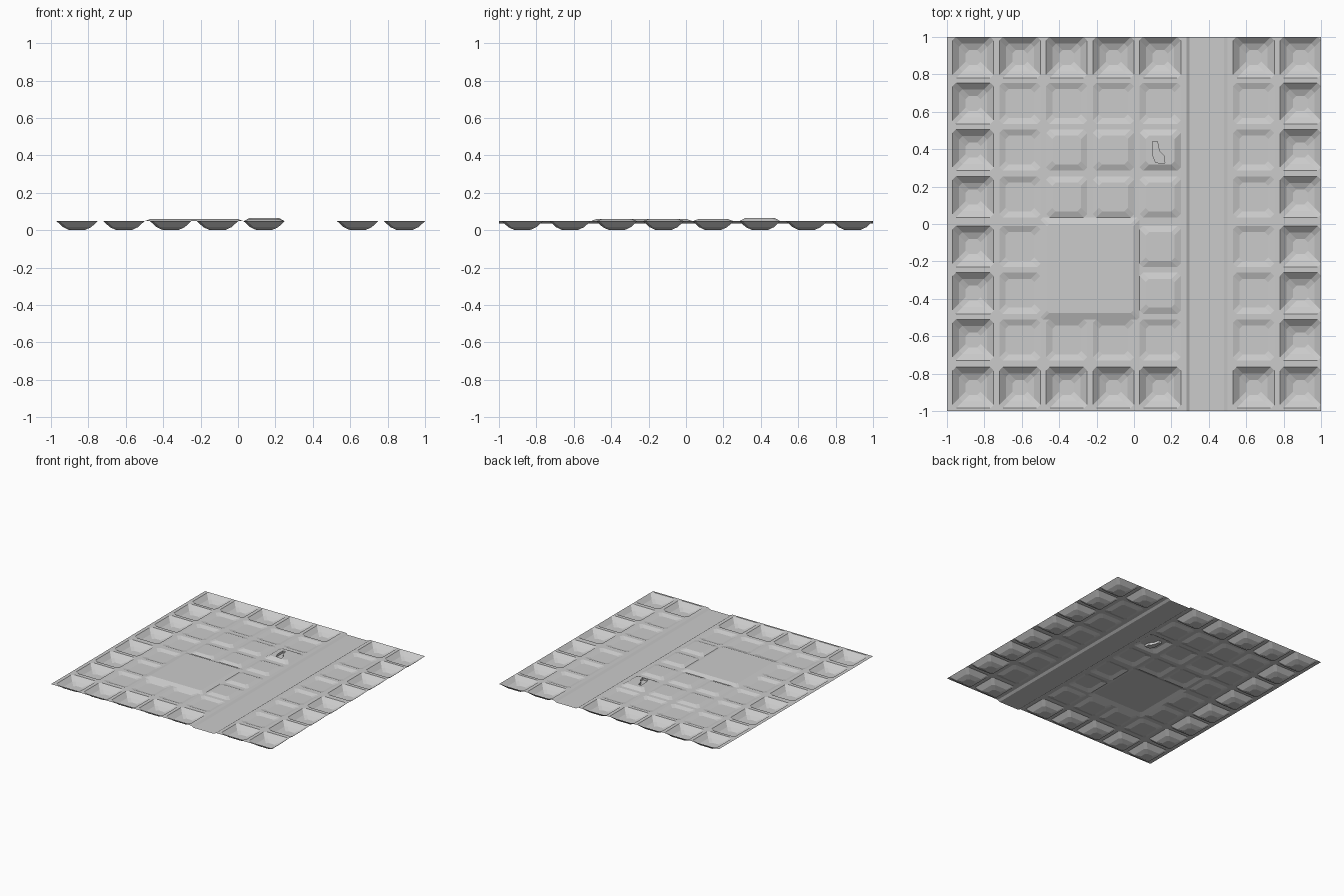
import bpy, bmesh

cube = bpy.data.objects.get("Cube")
if cube:
    bpy.data.objects.remove(cube)

SHEET = 0.048                     # height of the flat sheet
CELL = 0.22                       # side of one tile
COLS = [-0.97 + 0.25 * i for i in range(8)]
ROWS = [-0.985, -0.73, -0.48, -0.23, 0.035, 0.285, 0.535, 0.78]
CHANNEL_COL = 5
SLAB = (-0.5, -0.51, 0.03, 0.035)


def finish(bm, name):
    bmesh.ops.remove_doubles(bm, verts=bm.verts, dist=0.0005)
    mesh = bpy.data.meshes.new(name)
    bm.to_mesh(mesh)
    bm.free()
    obj = bpy.data.objects.new(name, mesh)
    bpy.context.collection.objects.link(obj)
    return obj


def octagon(rect, inset, cut, z):
    """Counter-clockwise rectangle with clipped corners."""
    x0, y0, x1, y1 = rect[0] + inset, rect[1] + inset, rect[2] - inset, rect[3] - inset
    return [(x0 + cut, y0, z), (x1 - cut, y0, z), (x1, y0 + cut, z), (x1, y1 - cut, z),
            (x1 - cut, y1, z), (x0 + cut, y1, z), (x0, y1 - cut, z), (x0, y0 + cut, z)]


def add_loft(bm, loops, cap=True):
    """Bridge successive loops, then close the last one."""
    rings = [[bm.verts.new(p) for p in loop] for loop in loops]
    n = len(rings[0])
    for a, b in zip(rings, rings[1:]):
        for i in range(n):
            j = (i + 1) % n
            bm.faces.new((a[i], a[j], b[j], b[i]))
    if cap:
        bm.faces.new(rings[-1])


def add_tile(bm, rect, steps, cut=0.018):
    """Flat corner fillers plus a stepped dish or bump; steps are (inset, rise)."""
    x0, y0, x1, y1 = rect
    rim = octagon(rect, 0, cut, SHEET)
    corners = [(x1, y0), (x1, y1), (x0, y1), (x0, y0)]
    for k, (cx, cy) in enumerate(corners):
        a, b = rim[2 * k + 1], rim[(2 * k + 2) % 8]
        bm.faces.new([bm.verts.new(p) for p in (a, (cx, cy, SHEET), b)])
    add_loft(bm, [rim] + [octagon(rect, i, cut, SHEET + dz) for i, dz in steps])


def tile_kind(c, r):
    if c in (0, 7) or r in (0, 7):
        return "deep_pits"
    if c in (1, 6) or r in (1, 6):
        return "shallow_pits"
    if (c, r) == (4, 5):
        return "marked_pad"
    if c in (2, 3) and r in (2, 3):
        return None
    return "raised_pads"


PROFILES = {
    "deep_pits": [(0.035, -0.032), (0.07, -SHEET)],
    "shallow_pits": [(0.033, -0.012)],
    "raised_pads": [(0.033, 0.012)],
}

# Flat strips of sheet between the tiles
xs = sorted([-1.0] + [v for c in COLS for v in (c, c + CELL)])
ys = sorted([-1.0] + [v for r in ROWS for v in (r, r + CELL)])
bm = bmesh.new()
for i, (xa, xb) in enumerate(zip(xs, xs[1:])):
    for j, (ya, yb) in enumerate(zip(ys, ys[1:])):
        mx, my = (xa + xb) / 2, (ya + yb) / 2
        in_slab = SLAB[0] < mx < SLAB[2] and SLAB[1] < my < SLAB[3]
        in_channel = i == 2 * CHANNEL_COL + 1
        if in_slab or in_channel or (i % 2 and j % 2):
            continue
        bm.faces.new([bm.verts.new((x, y, SHEET))
                      for x, y in ((xa, ya), (xb, ya), (xb, yb), (xa, yb))])
finish(bm, "sheet")

# Repeated pits and raised pads
meshes = {name: bmesh.new() for name in PROFILES}
for c, x in enumerate(COLS):
    for r, y in enumerate(ROWS):
        kind = tile_kind(c, r)
        if c != CHANNEL_COL and kind in PROFILES:
            add_tile(meshes[kind], (x, y, x + CELL, y + CELL), PROFILES[kind])
for name, tiles in meshes.items():
    finish(tiles, name)

# Large square slab
bm = bmesh.new()
add_tile(bm, SLAB, [(0.035, 0.013)], cut=0.012)
finish(bm, "square_slab")

# Long channel
x = COLS[CHANNEL_COL]
bm = bmesh.new()
section = [(x, SHEET), (x + 0.018, SHEET - 0.012),
           (x + CELL - 0.018, SHEET - 0.012), (x + CELL, SHEET)]
for (xa, za), (xb, zb) in zip(section, section[1:]):
    bm.faces.new([bm.verts.new(p) for p in
                  ((xa, -1, za), (xb, -1, zb), (xb, 1, zb), (xa, 1, za))])
finish(bm, "channel")

# Highest pad, with a small irregular dent in its top
x, y = COLS[4], ROWS[5]
rect = (x, y, x + CELL, y + CELL)
top = SHEET + 0.018
bm = bmesh.new()
add_tile(bm, rect, [(0.033, 0.018)])
cap = max(bm.faces, key=lambda f: f.calc_center_median().z)
bmesh.ops.delete(bm, geom=[cap], context="FACES_ONLY")
outline = [(0.115, 0.33), (0.14, 0.325), (0.165, 0.325), (0.16, 0.365),
           (0.135, 0.39), (0.125, 0.44), (0.1, 0.44), (0.1, 0.37)]
pad_edge = octagon(rect, 0.033, 0.018, top)
rim = [(px, py, top) for px, py in outline]
add_loft(bm, [pad_edge, rim, [(px, py, top - 0.018) for px, py, _ in rim]])
finish(bm, "dented_pad")
